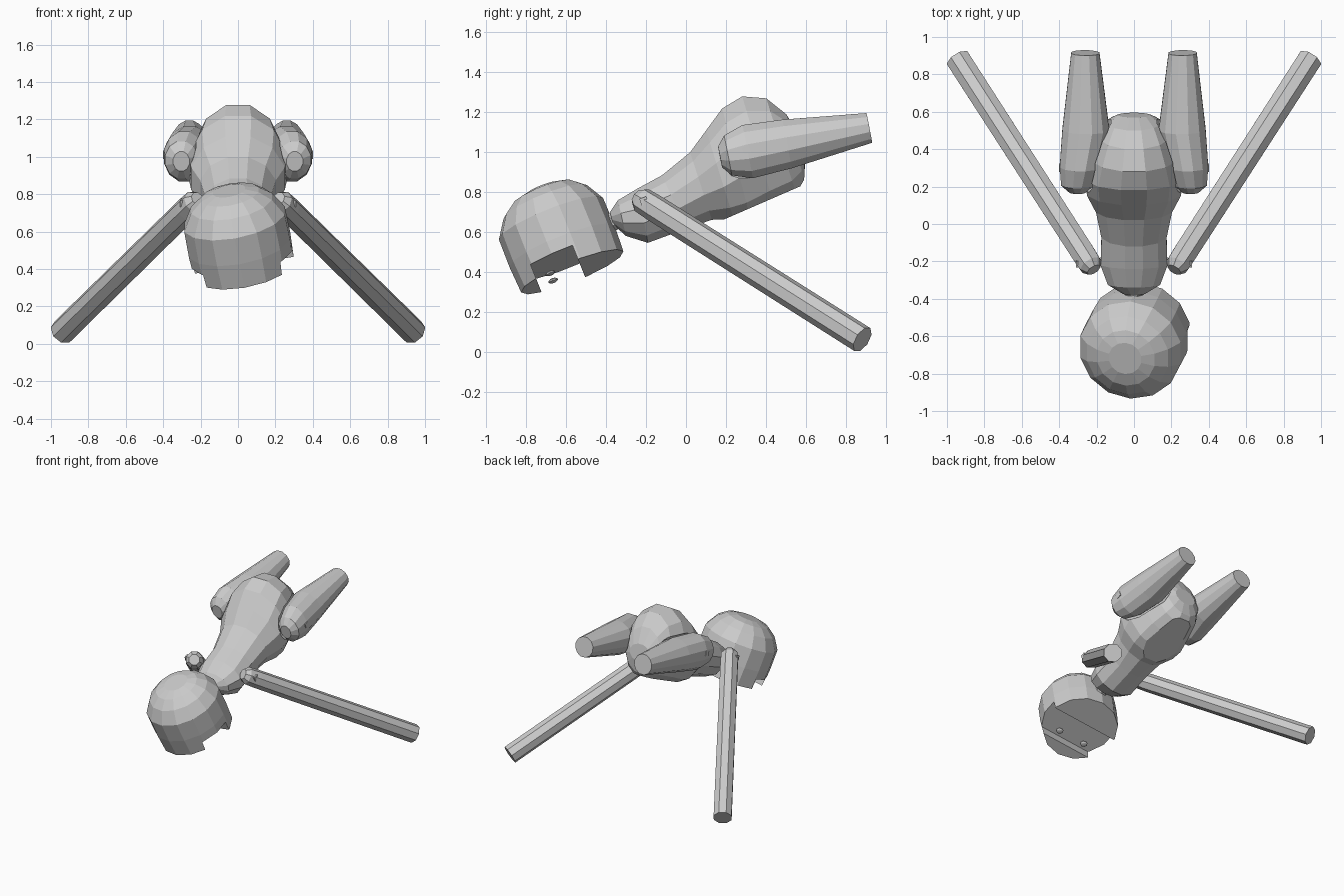
import bpy, bmesh, math
from mathutils import Vector, Matrix

if "Cube" in bpy.data.objects:
    bpy.data.objects.remove(bpy.data.objects["Cube"])


def finish(name, bm, mat=None):
    if mat:
        bm.transform(mat)
    bmesh.ops.recalc_face_normals(bm, faces=bm.faces)
    me = bpy.data.meshes.new(name)
    bm.to_mesh(me)
    bm.free()
    ob = bpy.data.objects.new(name, me)
    bpy.context.collection.objects.link(ob)
    return ob


def loft(rings, sides):
    """Skin a list of (centre, half axis a, half axis b) rings and cap both ends."""
    bm = bmesh.new()
    loops = []
    for c, a, b in rings:
        loops.append([bm.verts.new(c + a * math.cos(t) + b * math.sin(t))
                      for t in (2 * math.pi * (i + 0.5) / sides for i in range(sides))])
    for p, q in zip(loops, loops[1:]):
        for i in range(sides):
            j = (i + 1) % sides
            bm.faces.new((p[i], p[j], q[j], q[i]))
    bm.faces.new(loops[0])
    bm.faces.new(loops[-1])
    return bm


def limb(name, start, end, profile, sides, grow=0):
    """Limb from start to end; profile is (distance, half width, half height, x shift)."""
    s, e = Vector(start), Vector(end)
    d = (e - s).normalized()
    a = Vector((0, 0, 1)).cross(d).normalized()
    b = d.cross(a)
    return finish(name, loft([(s + d * t + Vector((dx, 0, 0)), a * (w + grow), b * (h + grow))
                              for t, w, h, dx in profile], sides))


def carve(ob, cutter):
    cutter.hide_render = True
    mod = ob.modifiers.new("carve", 'BOOLEAN')
    mod.operation = 'DIFFERENCE'
    mod.solver = 'EXACT'
    mod.object = cutter
    bpy.context.view_layer.objects.active = ob
    bpy.ops.object.modifier_apply(modifier=mod.name)
    bpy.data.objects.remove(cutter)


# torso: upper point, lower point (y, z) and half width of each ring
torso_rings = [
    ((-.38, .70), (-.365, .64), .06), ((-.34, .76), (-.30, .58), .145),
    ((-.24, .82), (-.19, .545), .185), ((-.12, .885), (0, .615), .18),
    ((.02, 1.0), (.13, .66), .21), ((.10, 1.11), (.24, .66), .26),
    ((.18, 1.22), (.32, .67), .27), ((.28, 1.28), (.44, .73), .24),
    ((.40, 1.27), (.55, .79), .195), ((.50, 1.19), (.59, .86), .15),
    ((.57, 1.08), (.595, .95), .09)]
rings = []
for up, lo, w in torso_rings:
    up, lo = Vector((0, *up)), Vector((0, *lo))
    rings.append(((up + lo) / 2, Vector((w, 0, 0)), (up - lo) / 2 * 1.025))
bm = loft(rings, 12)
# flat underside of the pelvis
cut = bmesh.ops.bisect_plane(bm, geom=bm.verts[:] + bm.edges[:] + bm.faces[:],
                             plane_co=(0, .24, .685), plane_no=(0, .40, -.92), clear_outer=True)
bmesh.ops.holes_fill(bm, edges=[g for g in cut["geom_cut"] if isinstance(g, bmesh.types.BMEdge)])
torso = finish("torso", bm)

# neck
limb("neck", (0, -.46, .60), (0, -.30, .69), [(0, .05, .05, 0), (.18, .05, .05, 0)], 8)

# arms, legs, hip sockets and the small joint pins
arm = [(0, .04, .04, 0), (.035, .065, .065, 0), (.12, .068, .068, 0), (1.516, .07, .07, 0)]
leg = [(0, .045, .055, .035), (.04, .09, .105, .035), (.14, .112, .14, .022),
       (.34, .13, .128, -.007), (.759, .078, .078, 0)]
for side, sx in (("right", 1), ("left", -1)):
    limb(side + "_arm", (.215 * sx, -.245, .775), (.94 * sx, .88, .064), arm, 8)
    hip, knee = (.268 * sx, .17, .975), (.26 * sx, .915, 1.12)
    shape = [(t, w, h, dx * sx) for t, w, h, dx in leg]
    limb(side + "_leg", hip, knee, shape, 12)
    carve(torso, limb("socket_cutter", hip, knee, shape, 12, grow=.015))
    for part, pos in (("arm", (.292, -.21, .755)), ("leg", (.382, .30, 1.01))):
        bm = bmesh.new()
        bmesh.ops.create_cube(bm, size=.036)
        finish(f"{side}_{part}_pin", bm, Matrix.Translation((pos[0] * sx, *pos[1:]))
               @ Matrix.Rotation(math.radians(20), 4, 'X'))

# head frame, leaning forward with a slight roll
up = Vector((-.18, -.365, .91)).normalized()
across = (Vector((1, 0, 0)) - up * up.x).normalized()
back = up.cross(across)
frame = Matrix((across, back, up)).transposed().to_4x4()
frame.translation = (.03, -.575, .42)

# domed hair cap
X, Y = Vector((1, 0, 0)), Vector((0, 1, 0))
profile = [(-.02, .275, 0), (.12, .282, 0), (.27, .28, 0), (.36, .225, .005),
           (.41, .16, .01), (.43, .09, .015)]
head = finish("head", loft([(Vector((0, s, w)), X * r, Y * r) for w, r, s in profile], 14), frame)

# recess for the face, cut across the underside
bm = bmesh.new()
bmesh.ops.create_cube(bm, size=1)
bmesh.ops.transform(bm, matrix=Matrix.Translation((0, -.065, 0)) @ Matrix.Diagonal((1, .23, .11, 1)),
                    verts=bm.verts)
carve(head, finish("face_cutter", bm, frame))

# eyes
for side, sx in (("right", 1), ("left", -1)):
    bm = bmesh.new()
    bmesh.ops.create_uvsphere(bm, u_segments=8, v_segments=5, radius=1)
    bmesh.ops.transform(bm, verts=bm.verts, matrix=Matrix.Translation((.11 * sx, -.105, -.005))
                        @ Matrix.Diagonal((.03, .026, .012, 1)))
    finish(side + "_eye", bm, frame)
